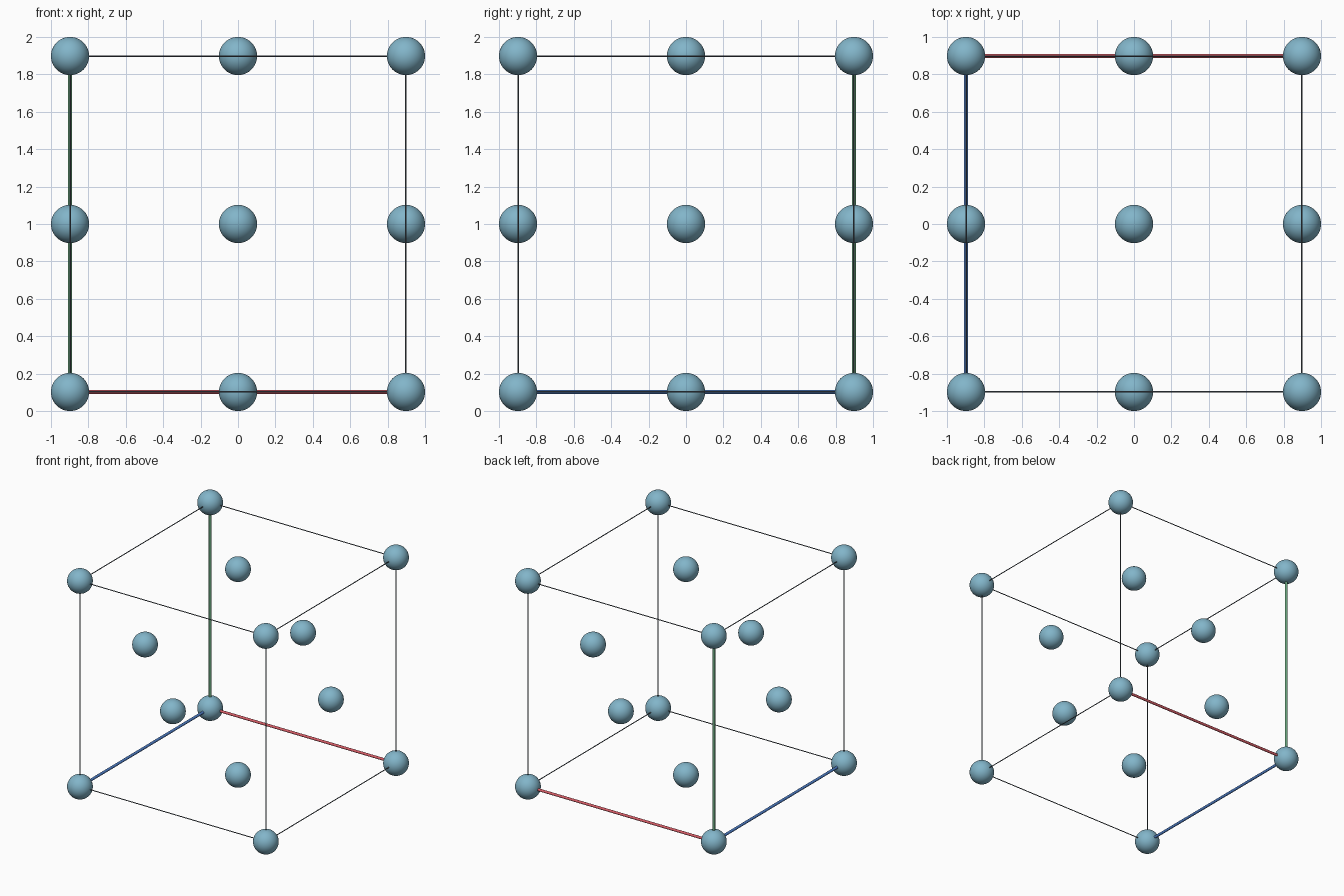
import bpy
from mathutils import Vector

if "Cube" in bpy.data.objects:
    bpy.data.objects.remove(bpy.data.objects["Cube"])

R = 0.102        # atom radius
A = 1.0 - R      # half the cell edge
C = Vector((0, 0, 1))


def material(name, srgb):
    m = bpy.data.materials.new(name)
    lin = [c / 12.92 if c <= 0.04045 else ((c + 0.055) / 1.055) ** 2.4 for c in srgb]
    m.diffuse_color = (*lin, 1)
    m.use_nodes = True
    m.node_tree.nodes["Principled BSDF"].inputs["Base Color"].default_value = m.diffuse_color
    return m


ATOM = material("steel blue", (0.51, 0.71, 0.79))
EDGE = material("slate grey", (0.36, 0.40, 0.44))
RED = material("red", (0.85, 0.37, 0.41))
GREEN = material("green", (0.42, 0.66, 0.50))
BLUE = material("blue", (0.32, 0.51, 0.80))


def finish(name, mat):
    ob = bpy.context.object
    ob.name = name
    ob.data.materials.append(mat)
    bpy.ops.object.shade_smooth_by_angle()


def atom(name, p):
    bpy.ops.mesh.primitive_uv_sphere_add(segments=48, ring_count=24, radius=R, location=C + Vector(p) * A)
    finish(name, ATOM)


def rod(name, p, q, radius, mat):
    p, q = C + Vector(p) * A, C + Vector(q) * A
    d = q - p
    bpy.ops.mesh.primitive_cylinder_add(vertices=16, radius=radius, depth=d.length, location=(p + q) / 2,
                                        rotation=d.to_track_quat('Z', 'Y').to_euler())
    finish(name, mat)


# Corner atoms
for x in (-1, 1):
    for y in (-1, 1):
        for z in (-1, 1):
            atom("corner_atom", (x, y, z))

# Face-centre atoms
for axis in range(3):
    for s in (-1, 1):
        p = [0, 0, 0]
        p[axis] = s
        atom("face_atom", p)

# Cell edges: three thicker coloured axes meet at the back left bottom corner
ORIGIN = (-1, 1, -1)
AXES = [("red_axis", RED), ("blue_axis", BLUE), ("green_axis", GREEN)]
for axis in range(3):
    u, v = [i for i in range(3) if i != axis]
    for su in (-1, 1):
        for sv in (-1, 1):
            p = [0, 0, 0]
            p[u], p[v] = su, sv
            q = list(p)
            p[axis], q[axis] = -1, 1
            if su == ORIGIN[u] and sv == ORIGIN[v]:
                rod(AXES[axis][0], p, q, 0.0112, AXES[axis][1])
            else:
                rod("cell_edge", p, q, 0.0038, EDGE)
